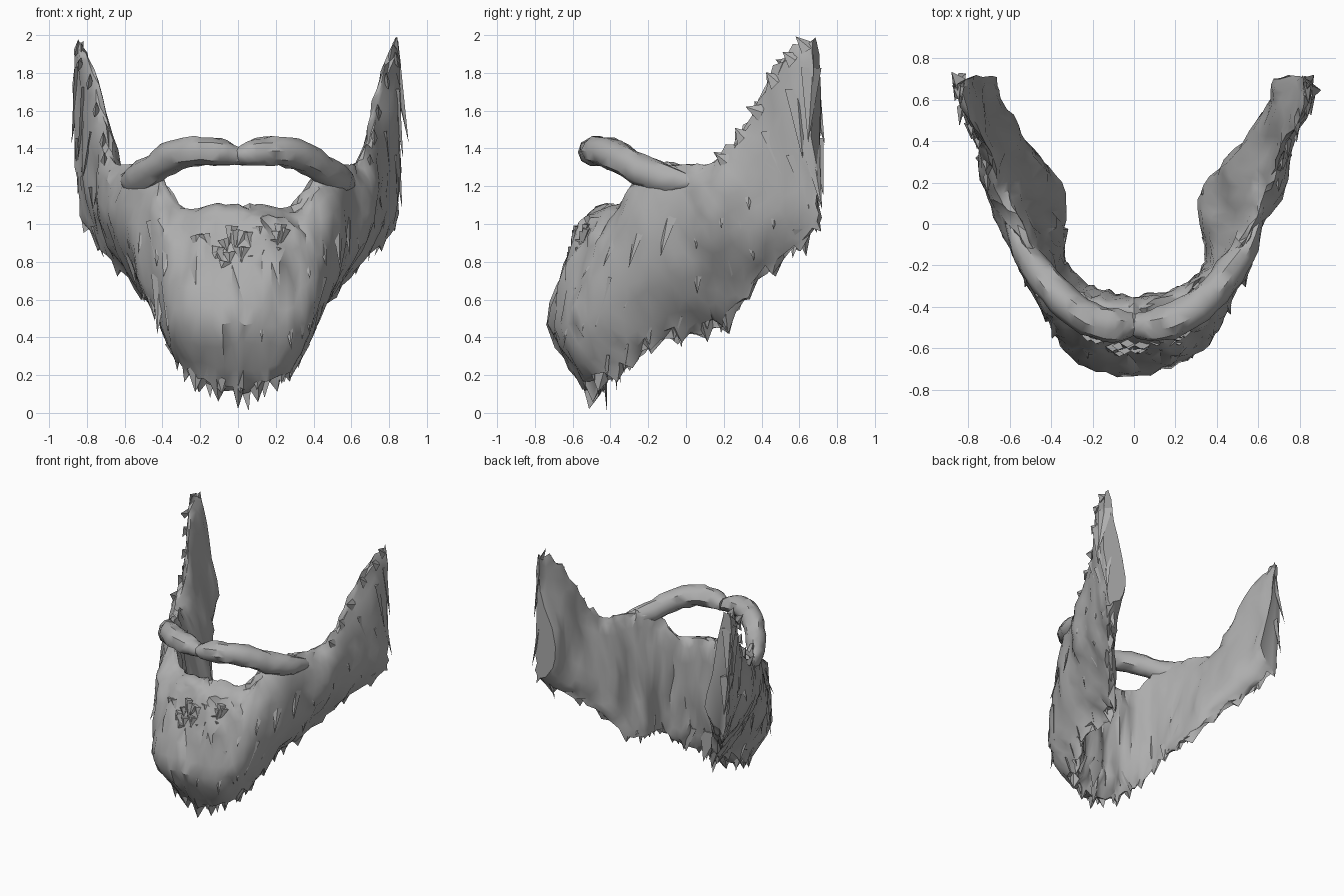
import bpy, bmesh, math, random
from mathutils import Vector, noise

if "Cube" in bpy.data.objects:
    bpy.data.objects.remove(bpy.data.objects["Cube"])

random.seed(7)
grey = bpy.data.materials.new("hair grey")
grey.diffuse_color = (0.42, 0.42, 0.42, 1)
grey.use_nodes = True
grey.node_tree.nodes["Principled BSDF"].inputs["Base Color"].default_value = grey.diffuse_color


def make(name, verts, faces, angle=40):
    mesh = bpy.data.meshes.new(name)
    mesh.from_pydata(verts, [], faces)
    bm = bmesh.new()
    bm.from_mesh(mesh)
    bmesh.ops.recalc_face_normals(bm, faces=bm.faces)
    bmesh.ops.triangulate(bm, faces=[f for f in bm.faces if len(f.verts) == 4])
    bm.to_mesh(mesh)
    bm.free()
    mesh.materials.append(grey)
    ob = bpy.data.objects.new(name, mesh)
    bpy.context.collection.objects.link(ob)
    bpy.ops.object.select_all(action='DESELECT')
    ob.select_set(True)
    bpy.context.view_layer.objects.active = ob
    bpy.ops.object.shade_smooth_by_angle(angle=math.radians(angle))
    return ob


def spline(p, sub, closed=False):
    """Smooth curve through the points p."""
    n, out = len(p), []
    for i in range(n if closed else n - 1):
        k = [(i + d) % n if closed else min(max(i + d, 0), n - 1) for d in (-1, 0, 1, 2)]
        a, b, c, d = (p[j] for j in k)
        for s in range(sub):
            t = s / sub
            out.append(b + (c - a) * t / 2 + (a * 2 - b * 5 + c * 4 - d) * t * t / 2
                       + (b * 3 - a - c * 3 + d) * t ** 3 / 2)
    return out if closed else out + [p[-1].copy()]


def loft(rings):
    """Faces joining equal closed rings, capped at both ends."""
    n, m = len(rings[0]), len(rings)
    faces = [(i * n + j, i * n + (j + 1) % n, (i + 1) * n + (j + 1) % n, (i + 1) * n + j)
             for i in range(m - 1) for j in range(n)]
    return [v for r in rings for v in r], faces + [tuple(range(n)), tuple(range((m - 1) * n, m * n))]


# Cross-sections from chin to ear: top edge, upper bulge, lower bulge, tip
OUTER = [
    (0, -.53, 1.06, 0, -.60, .88, 0, -.71, .48, 0, -.48, .08),
    (.16, -.49, 1.06, .17, -.59, .88, .18, -.70, .46, .14, -.47, .13),
    (.31, -.36, 1.05, .33, -.52, .88, .33, -.60, .46, .26, -.40, .20),
    (.41, -.26, 1.22, .44, -.40, .94, .41, -.47, .52, .32, -.29, .28),
    (.51, -.15, 1.30, .56, -.20, 1.0, .48, -.26, .62, .35, -.13, .39),
    (.60, .02, 1.29, .65, 0, 1.02, .52, -.02, .70, .34, .06, .43),
    (.65, .18, 1.34, .72, .17, 1.10, .60, .20, .78, .38, .22, .48),
    (.72, .35, 1.58, .77, .38, 1.25, .72, .38, .92, .56, .38, .70),
    (.79, .51, 1.88, .83, .56, 1.55, .80, .56, 1.08, .71, .56, .86),
    (.83, .68, 1.99, .87, .67, 1.74, .84, .68, 1.20, .82, .70, 1.0)]
# Inside of the same sections: lower, upper
INNER = [
    (0, -.37, .40, 0, -.35, 1.04), (.12, -.36, .40, .13, -.35, 1.04),
    (.22, -.31, .42, .26, -.30, 1.03), (.32, -.20, .50, .37, -.22, 1.15),
    (.35, -.08, .55, .46, -.10, 1.20), (.35, .06, .55, .53, .06, 1.20),
    (.40, .24, .65, .58, .22, 1.22), (.52, .40, .88, .65, .38, 1.36),
    (.63, .57, 1.02, .73, .56, 1.62), (.68, .71, 1.18, .78, .71, 1.72)]
sections = [[Vector(r[i:i + 3]) for i in range(0, len(r), 3)]
            for r in (o + i for o, i in zip(OUTER, INNER))]
tracks = [spline([s[k] for s in sections], 4) for k in range(6)]
count = len(tracks[0])

# Beard body: both sides lofted, with uneven clumps and ragged edges
rings = []
for c in range(1 - count, count):
    side = -1 if c < 0 else 1
    ctrl = [Vector((t[abs(c)].x * side, t[abs(c)].y, t[abs(c)].z)) for t in tracks]
    ring = spline(ctrl, 4, True)
    for j, v in enumerate(ring):
        out = Vector((v.x, v.y - .25, 0)).normalized()
        lump = noise.noise(Vector((v.x * 6 + .4, v.y * 6, v.z * 2.5)))
        v += out * (lump * .04 + random.uniform(-.008, .008))
        v += Vector((0, random.uniform(-.012, .012), random.uniform(-.015, .015)))
        if j == 12:
            v.z += -.05 if c % 3 == 0 else random.uniform(-.01, .07)
        if j == 0 and abs(c) > 24:
            v.z += random.uniform(-.05, .03)
    rings.append(ring)
make("beard", *loft(rings), 40)

# Moustache: path point, half depth, half height; one tapered tube per side
PATH = [(0, -.485, 1.36, .055, .05), (.09, -.49, 1.38, .08, .075), (.22, -.455, 1.385, .085, .08),
        (.35, -.36, 1.355, .08, .09), (.46, -.23, 1.28, .075, .09), (.55, -.1, 1.24, .055, .075),
        (.61, .04, 1.22, .015, .03)]
pts = spline([Vector(p[:3]) for p in PATH], 3)
size = spline([Vector((p[3], p[4], 0)) for p in PATH], 3)
for side, label in ((-1, "left"), (1, "right")):
    tube = []
    for i, p in enumerate(pts):
        t = pts[min(i + 1, len(pts) - 1)] - pts[max(i - 1, 0)]
        n = Vector((t.y, -t.x, 0)).normalized()
        ring = []
        for k in range(10):
            a = k * math.tau / 10
            r = random.uniform(.9, 1.08)
            v = p + n * math.cos(a) * size[i].x * r + Vector((0, 0, math.sin(a) * size[i].y * r))
            ring.append(Vector((v.x * side, v.y, v.z)))
        tube.append(ring)
    make("moustache_" + label, *loft(tube))


def tufts(name, items):
    """Flat pointed locks: root, direction, length, width, outward normal."""
    verts, faces = [], []
    for root, d, length, width, n in items:
        d = d.normalized()
        w = d.cross(n).normalized() * width
        b = len(verts)
        verts += [root - w, root + n * .02, root + w, root - n * .02,
                  root + d * length + w * random.uniform(-.6, .6)]
        faces += [(b + k, b + (k + 1) % 4, b + 4) for k in range(4)]
        faces.append((b + 3, b + 2, b + 1, b))
    make(name, verts, faces, 30)


# Locks along the jaw and sideburn fronts, and clumps growing out of the cheeks
jaw, burns, cheeks = [], [], []
mid = len(rings) // 2
for i, ring in enumerate(rings):
    c = abs(i - mid)
    out = Vector((ring[6].x, ring[6].y - .25, 0)).normalized()
    if i % 3 == 0 and c < count - 2:
        down = Vector((-out.x * .35, -out.y * .1, -1))
        jaw.append((ring[11] + Vector((0, 0, .06)), down, random.uniform(.09, .18), .055, out))
    if c > 23 and i % 2:
        forward = Vector((0, -.6, random.uniform(.2, .8)))
        burns.append((ring[1] - Vector((0, 0, .03)), forward, random.uniform(.06, .1), .05, out))
    if i % 3 == 0:
        for j in (3, 6) if c > 7 else (6,):
            run = ring[j + 3] + out * .03 - (ring[j] - out * .03)
            cheeks.append((ring[j] - out * .03, run, run.length * random.uniform(.8, 1.1), .06, out))
tufts("jaw_locks", jaw)
tufts("sideburn_locks", burns)
tufts("cheek_locks", cheeks)

# Back of the chin: locks hanging behind the main point
tufts("chin_locks", [(Vector((x, y, .36)), Vector((x * .25, .06, -1)), length, .08, Vector((0, -1, 0)))
                     for x, y, length in ((-.16, -.44, .28), (.01, -.44, .35), (.06, -.38, .25),
                                          (.15, -.48, .28), (.24, -.36, .2), (-.25, -.36, .16))])

# Rough patch of short hair below the lip
patch = []
for k in range(26):
    x, z = random.uniform(-.23, .25), random.uniform(.8, 1.0)
    y = -.575 - (1 - z) * .25 + x * x * .9
    patch.append((Vector((x, y, z)), Vector((random.uniform(-.3, .3), -.25, -1)),
                  random.uniform(.06, .12), .035, Vector((x, -1, 0)).normalized()))
tufts("chin_patch", patch)
